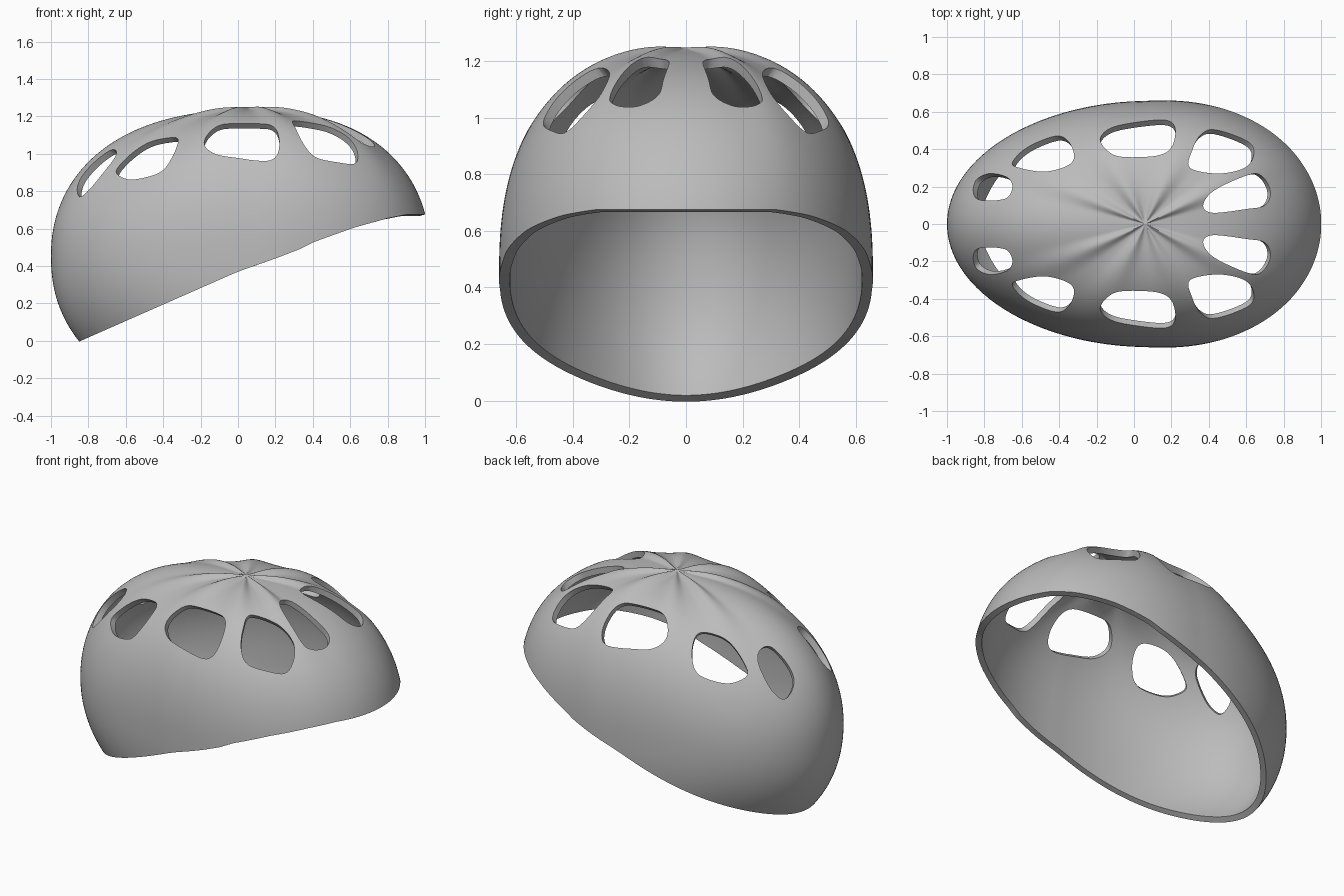
import bpy, bmesh, math
from mathutils import Vector

HUB_X, WIDTH, WAIST, RISE = 0.06, 0.658, 0.45, 0.8
FRONT_LENGTH, REAR_LENGTH = 0.967, 1.06
WALL = 0.037
SEGMENTS, RINGS = 160, 56

# Lower edge seen from the side: (x, z)
RIM = [(-1.1, -0.12), (-0.84, 0.0), (-0.5, 0.15), (0.0, 0.37), (0.2, 0.44),
       (0.33, 0.49), (0.41, 0.53), (0.62, 0.605), (0.8, 0.655), (0.9, 0.675), (1.1, 0.677)]

# Plan outlines of the vents on the +y side
VENTS = {
    "front": [(.37, .10), (.43, .18), (.62, .265), (.69, .25), (.73, .17),
              (.70, .10), (.60, .08), (.42, .06)],
    "front_side": [(.30, .30), (.31, .39), (.36, .48), (.44, .503), (.61, .44),
                   (.64, .37), (.59, .30), (.45, .27)],
    "middle": [(-.18, .46), (-.12, .515), (.02, .545), (.17, .555), (.22, .51),
               (.20, .41), (.12, .365), (-.07, .36), (-.15, .40)],
    "rear_side": [(-.65, .33), (-.57, .41), (-.42, .47), (-.35, .44), (-.32, .36),
                  (-.36, .31), (-.48, .28), (-.61, .30)],
    "rear": [(-.86, .18), (-.84, .24), (-.77, .27), (-.68, .25), (-.65, .20),
             (-.68, .14), (-.77, .125), (-.84, .135)],
}


def shape_at(angle):
    # Length, plan fullness (broad at the front) and roundness of the section
    c, s = math.cos(angle), math.sin(angle)
    if c > 0:
        return FRONT_LENGTH, 1 + 0.1 * c * s * s, 2.42 - 0.17 * c * c
    diagonal = math.sin(2 * angle) ** 2
    return REAR_LENGTH, 1 + 0.02 * c * s * s, 2.42 - 0.22 * c * c - 0.25 * diagonal


def dent(rho, angle):
    # Eight narrow ribs run from the hub between the vents, none along the centre line
    fade = (rho / 0.26) * math.exp(1 - rho / 0.26)
    rib = (0.5 + 0.5 * math.cos(10 * angle)) ** 1.6
    if abs(math.sin(angle)) < math.sin(math.pi / 10):
        rib = 0
    return 0.021 * fade * (1 - rib) + 0.01 * math.exp(-(rho / 0.15) ** 2)


def shell_point(angle, phi):
    length, fullness, n = shape_at(angle)
    rho = math.sin(phi) ** (2 / n)
    up = math.copysign(abs(math.cos(phi)) ** (2 / n), math.cos(phi))
    drop = dent(rho, angle) * min(1, max(0, up) * 3)
    return Vector((HUB_X + length * fullness * rho * math.cos(angle),
                   WIDTH * fullness * rho * math.sin(angle),
                   WAIST + RISE * up + 0.009 * max(up, 0) - drop))


def surface_at(x, y):
    # Point of the outer shell above a plan position
    length = FRONT_LENGTH if x > HUB_X else REAR_LENGTH
    u, v = (x - HUB_X) / length, y / WIDTH
    angle = math.atan2(v, u)
    _, fullness, n = shape_at(angle)
    rho = min(math.hypot(u, v) / fullness, 0.99)
    return shell_point(angle, math.asin(rho ** (n / 2)))


def rim_height(x):
    for (x0, z0), (x1, z1) in zip(RIM, RIM[1:]):
        if x <= x1:
            return z0 + (z1 - z0) * (x - x0) / (x1 - x0)
    return RIM[-1][1]


def rim_phi(angle):
    low, high = 0.6, 2.6
    for _ in range(30):
        mid = (low + high) / 2
        p = shell_point(angle, mid)
        low, high = (mid, high) if p.z > rim_height(p.x) else (low, mid)
    return low


def make_object(name, bm):
    mesh = bpy.data.meshes.new(name)
    bm.to_mesh(mesh)
    bm.free()
    obj = bpy.data.objects.new(name, mesh)
    bpy.context.collection.objects.link(obj)
    return obj


def smooth_loop(points, steps=6):
    # Closed Catmull-Rom curve through the points
    pts, out = [Vector(p) for p in points], []
    for i in range(len(pts)):
        a, b, c, d = (pts[(i + k - 1) % len(pts)] for k in range(4))
        for k in range(steps):
            t = k / steps
            out.append(0.5 * (2 * b + (c - a) * t + (2 * a - 5 * b + 4 * c - d) * t ** 2
                              + (3 * b - a - 3 * c + d) * t ** 3))
    return out


def make_cutter(name, outline, side):
    loop = [surface_at(p.x, side * p.y) for p in smooth_loop(outline)]
    normal = Vector()
    for a, b in zip(loop, loop[1:] + loop[:1]):
        normal += a.cross(b)
    normal.normalize()
    if normal.z < 0:
        normal.negate()
    bm = bmesh.new()
    top = [bm.verts.new(p + normal * 0.1) for p in loop]
    bottom = [bm.verts.new(p - normal * 0.12) for p in loop]
    bm.faces.new(top)
    bm.faces.new(bottom[::-1])
    for i in range(len(loop)):
        j = (i + 1) % len(loop)
        bm.faces.new((top[i], bottom[i], bottom[j], top[j]))
    bmesh.ops.recalc_face_normals(bm, faces=bm.faces)
    cutter = make_object(name, bm)
    cutter.hide_render = True
    return cutter


cube = bpy.data.objects.get("Cube")
if cube:
    bpy.data.objects.remove(cube, do_unlink=True)

# Outer skin of the helmet
bm = bmesh.new()
hub = bm.verts.new(shell_point(0, 0))
columns = []
for j in range(SEGMENTS):
    angle = 2 * math.pi * j / SEGMENTS
    end = rim_phi(angle)
    columns.append([bm.verts.new(shell_point(angle, end * i / RINGS)) for i in range(1, RINGS + 1)])
for j in range(SEGMENTS):
    a, b = columns[j], columns[(j + 1) % SEGMENTS]
    bm.faces.new((hub, a[0], b[0]))
    for i in range(RINGS - 1):
        bm.faces.new((a[i], a[i + 1], b[i + 1], b[i]))
helmet = make_object("helmet_shell", bm)

# Wall thickness, then the ten vents
bpy.context.view_layer.objects.active = helmet
helmet.select_set(True)
wall = helmet.modifiers.new("wall", 'SOLIDIFY')
wall.thickness = WALL
wall.offset = -1
bpy.ops.object.modifier_apply(modifier=wall.name)
for name, outline in VENTS.items():
    for side in (1, -1):
        cutter = make_cutter(name + "_vent_cutter", outline, side)
        cut = helmet.modifiers.new("vent", 'BOOLEAN')
        cut.operation, cut.solver, cut.object = 'DIFFERENCE', 'EXACT', cutter
        bpy.ops.object.modifier_apply(modifier=cut.name)
        bpy.data.objects.remove(cutter, do_unlink=True)

# Grey finish with crisp rim and vent edges
grey = bpy.data.materials.new("plain_grey")
grey.use_nodes = True
colour = (0.5, 0.5, 0.5, 1)
grey.diffuse_color = colour
grey.node_tree.nodes["Principled BSDF"].inputs["Base Color"].default_value = colour
helmet.data.materials.clear()
helmet.data.materials.append(grey)
bpy.ops.object.shade_smooth_by_angle(angle=math.radians(35))
